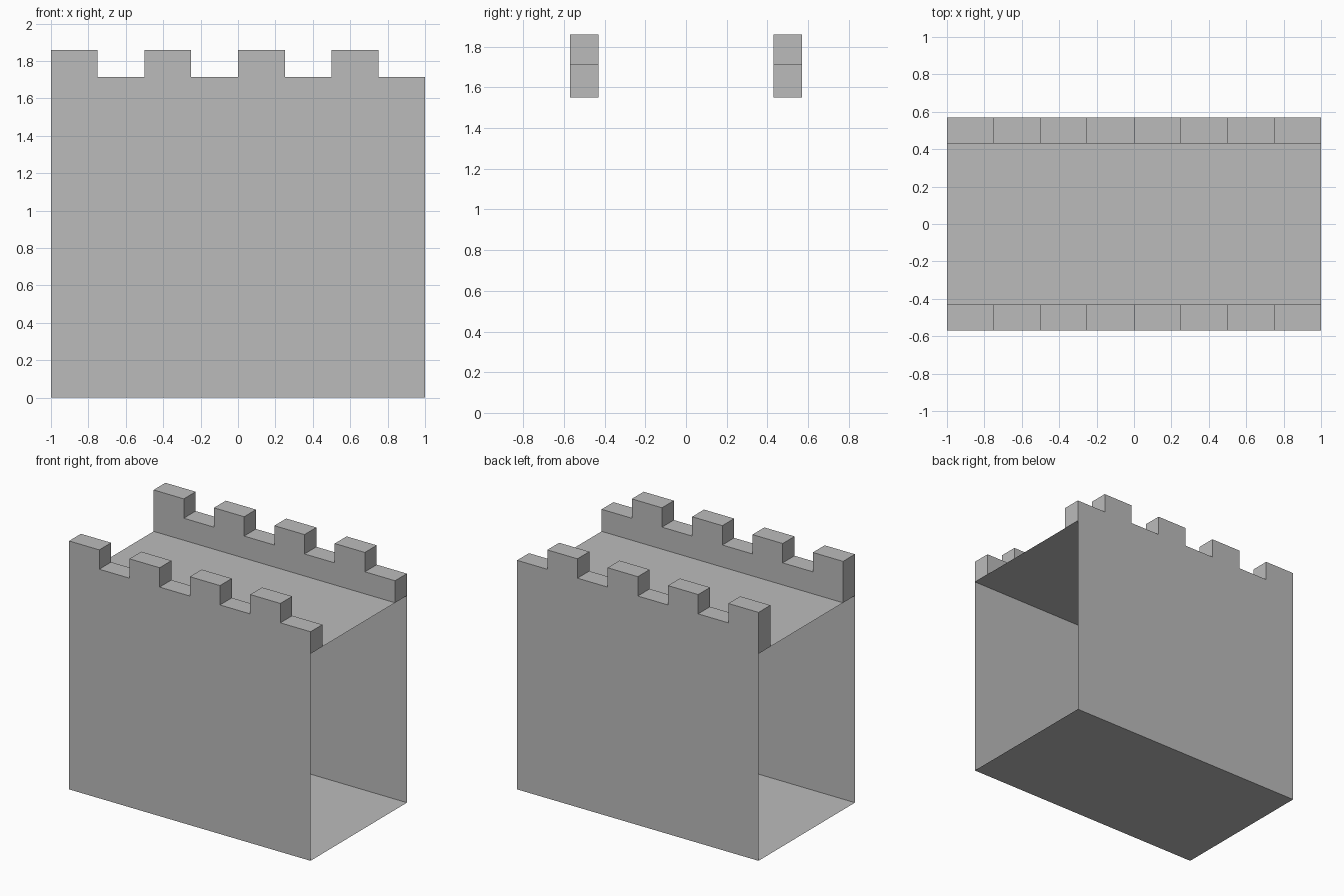
import bpy
import bmesh

cube = bpy.data.objects.get("Cube")
if cube:
    bpy.data.objects.remove(cube, do_unlink=True)

HALF_X, OUTER_Y, INNER_Y = 1.0, 0.57, 0.43
ROOF_Z, NOTCH_Z, MERLON_Z = 1.55, 1.715, 1.86
STEPS = 8

stone = bpy.data.materials.new("stone grey")
stone.use_nodes = True
colour = (0.5, 0.5, 0.5, 1)
stone.diffuse_color = colour
stone.node_tree.nodes["Principled BSDF"].inputs["Base Color"].default_value = colour


def finish(name, bm):
    mesh = bpy.data.meshes.new(name)
    bm.to_mesh(mesh)
    bm.free()
    mesh.materials.append(stone)
    obj = bpy.data.objects.new(name, mesh)
    bpy.context.collection.objects.link(obj)
    return obj


# Thin sheet body: floor, two walls and roof, open at both ends
bm = bmesh.new()
section = [(-OUTER_Y, 0), (OUTER_Y, 0), (OUTER_Y, ROOF_Z), (-OUTER_Y, ROOF_Z)]
left, right = [[bm.verts.new((x, y, z)) for y, z in section]
               for x in (HALF_X, -HALF_X)]
for i in range(4):
    j = (i + 1) % 4
    bm.faces.new((left[i], right[i], right[j], left[j]))
bmesh.ops.recalc_face_normals(bm, faces=bm.faces)
finish("wall_body", bm)


# Crenellated parapet: a stepped outline extruded through its thickness
def parapet(name, y_start, y_end):
    bm = bmesh.new()
    outline = [(-HALF_X, ROOF_Z)]
    width = 2 * HALF_X / STEPS
    for i in range(STEPS):
        z = NOTCH_Z if i % 2 else MERLON_Z
        x = -HALF_X + i * width
        outline += [(x, z), (x + width, z)]
    outline.append((HALF_X, ROOF_Z))
    face = bm.faces.new([bm.verts.new((x, y_start, z)) for x, z in outline])
    side = bmesh.ops.extrude_face_region(bm, geom=[face])["geom"]
    verts = [v for v in side if isinstance(v, bmesh.types.BMVert)]
    bmesh.ops.translate(bm, verts=verts, vec=(0, y_end - y_start, 0))
    bmesh.ops.recalc_face_normals(bm, faces=bm.faces)
    # The underside rests on the roof sheet, so it is left open
    under = [f for f in bm.faces if all(v.co.z < ROOF_Z + 0.01 for v in f.verts)]
    bmesh.ops.delete(bm, geom=under, context='FACES')
    finish(name, bm)


parapet("front_parapet", -OUTER_Y, -INNER_Y)
parapet("back_parapet", INNER_Y, OUTER_Y)
